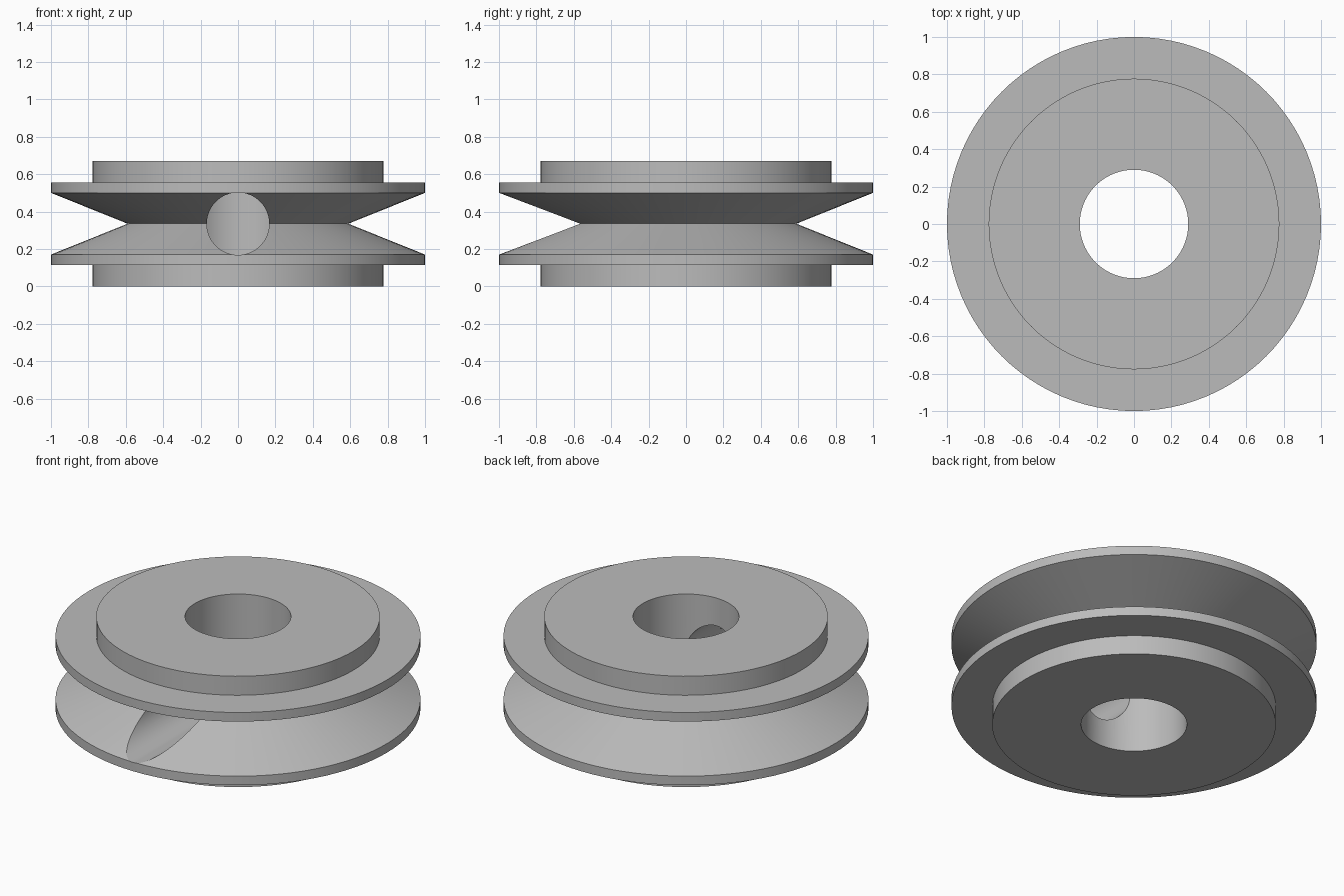
import bpy
import bmesh
import math
from mathutils import Matrix

if "Cube" in bpy.data.objects:
    bpy.data.objects.remove(bpy.data.objects["Cube"], do_unlink=True)

SEGMENTS = 96
HEIGHT = 0.67
MID = HEIGHT / 2
BORE, HUB, RIM, ROOT = 0.29, 0.777, 1.0, 0.59

# Single matte grey
GREY = (0.5, 0.5, 0.5, 1)
grey = bpy.data.materials.new("plain grey")
grey.use_nodes = True
grey.diffuse_color = GREY
grey.node_tree.nodes["Principled BSDF"].inputs["Base Color"].default_value = GREY


def add_object(name, bm):
    bmesh.ops.recalc_face_normals(bm, faces=bm.faces)
    mesh = bpy.data.meshes.new(name)
    bm.to_mesh(mesh)
    bm.free()
    mesh.materials.append(grey)
    obj = bpy.data.objects.new(name, mesh)
    bpy.context.collection.objects.link(obj)
    return obj


# Lower half of the section, mirrored about the groove root
lower = [(BORE, 0), (HUB, 0), (HUB, 0.115), (RIM, 0.115), (RIM, 0.17)]
upper = [(r, HEIGHT - z) for r, z in reversed(lower)]
profile = lower + [(ROOT, MID)] + upper

# Revolved pulley wheel with central bore
bm = bmesh.new()
verts = [bm.verts.new((r, 0, z)) for r, z in profile]
edges = [bm.edges.new((v, verts[i - 1])) for i, v in enumerate(verts)]
bmesh.ops.spin(bm, geom=verts + edges, cent=(0, 0, 0), axis=(0, 0, 1),
               angle=math.tau, steps=SEGMENTS)
bmesh.ops.remove_doubles(bm, verts=bm.verts, dist=0.0001)
wheel = add_object("pulley_wheel", bm)

# Radial set-screw hole, from the front of the groove into the bore
bm = bmesh.new()
bmesh.ops.create_cone(bm, cap_ends=True, segments=64, radius1=0.167, radius2=0.167,
                      depth=1.2,
                      matrix=Matrix.Translation((0, -0.6, MID)) @ Matrix.Rotation(math.pi / 2, 4, "X"))
cutter = add_object("screw_hole_cutter", bm)

cut = wheel.modifiers.new("screw hole", "BOOLEAN")
cut.operation = "DIFFERENCE"
cut.solver = "EXACT"
cut.object = cutter
bpy.ops.object.select_all(action="DESELECT")
bpy.context.view_layer.objects.active = wheel
wheel.select_set(True)
bpy.ops.object.modifier_apply(modifier=cut.name)
bpy.data.objects.remove(cutter, do_unlink=True)

# Smooth round walls, crisp rims
bpy.ops.object.shade_smooth_by_angle(angle=math.radians(20))
